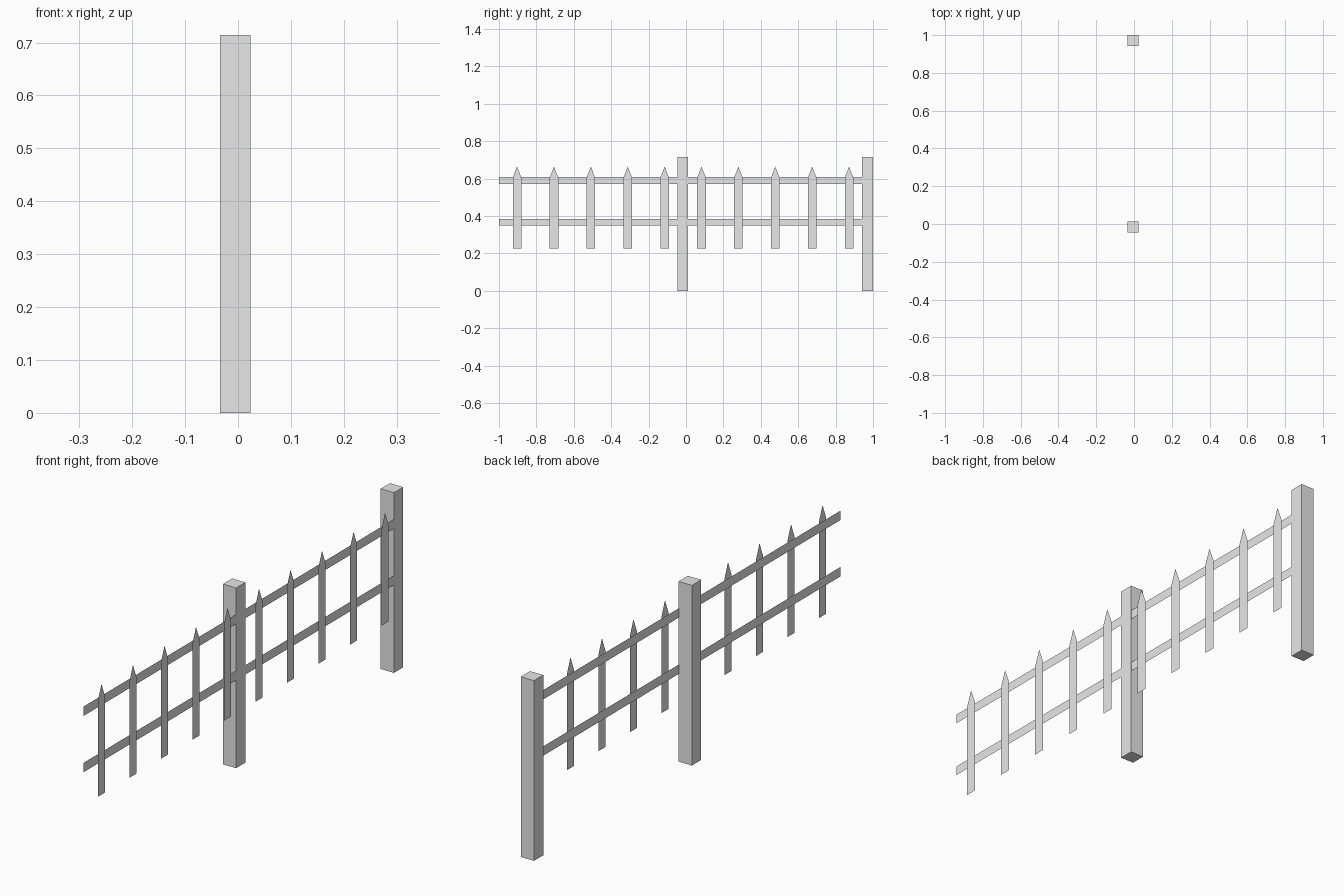
import bpy

cube = bpy.data.objects.get("Cube")
if cube:
    bpy.data.objects.remove(cube, do_unlink=True)

grey = bpy.data.materials.new("plain_grey")
grey.use_nodes = True
grey.diffuse_color = (0.8, 0.8, 0.8, 1)
grey.node_tree.nodes["Principled BSDF"].inputs["Base Color"].default_value = (0.8, 0.8, 0.8, 1)


def add_object(name, verts, faces):
    mesh = bpy.data.meshes.new(name)
    mesh.from_pydata(verts, [], faces)
    mesh.materials.append(grey)
    obj = bpy.data.objects.new(name, mesh)
    bpy.context.collection.objects.link(obj)
    return obj


def add_sheet(name, x, outline):
    """Flat board facing +x, from a (y, z) outline."""
    return add_object(name, [(x, y, z) for y, z in outline], [range(len(outline))])


def add_post(name, y):
    bpy.ops.mesh.primitive_cube_add(size=1, location=(-0.005, y, HEIGHT / 2))
    post = bpy.context.object
    post.name = name
    post.scale = (0.058, 0.058, HEIGHT)
    bpy.ops.object.transform_apply(location=False, rotation=False, scale=True)
    post.data.materials.append(grey)


# Square posts
HEIGHT = 0.714
add_post("middle_post", -0.017)
add_post("end_post", 0.971)

# Thin rails, running into the posts
for name, z in (("lower_rail", 0.348), ("upper_rail", 0.571)):
    top = z + 0.037
    add_sheet(name, 0.023, [(-1, z), (0.971, z), (0.971, top), (-1, top)])

# Pointed pickets in front of the rails
HALF = 0.023
for i in range(10):
    y = -0.903 + i * 0.1972
    add_sheet(f"picket_{i + 1}", 0.034, [
        (y - HALF, 0.225), (y + HALF, 0.225), (y + HALF, 0.604),
        (y, 0.664), (y - HALF, 0.604)])
